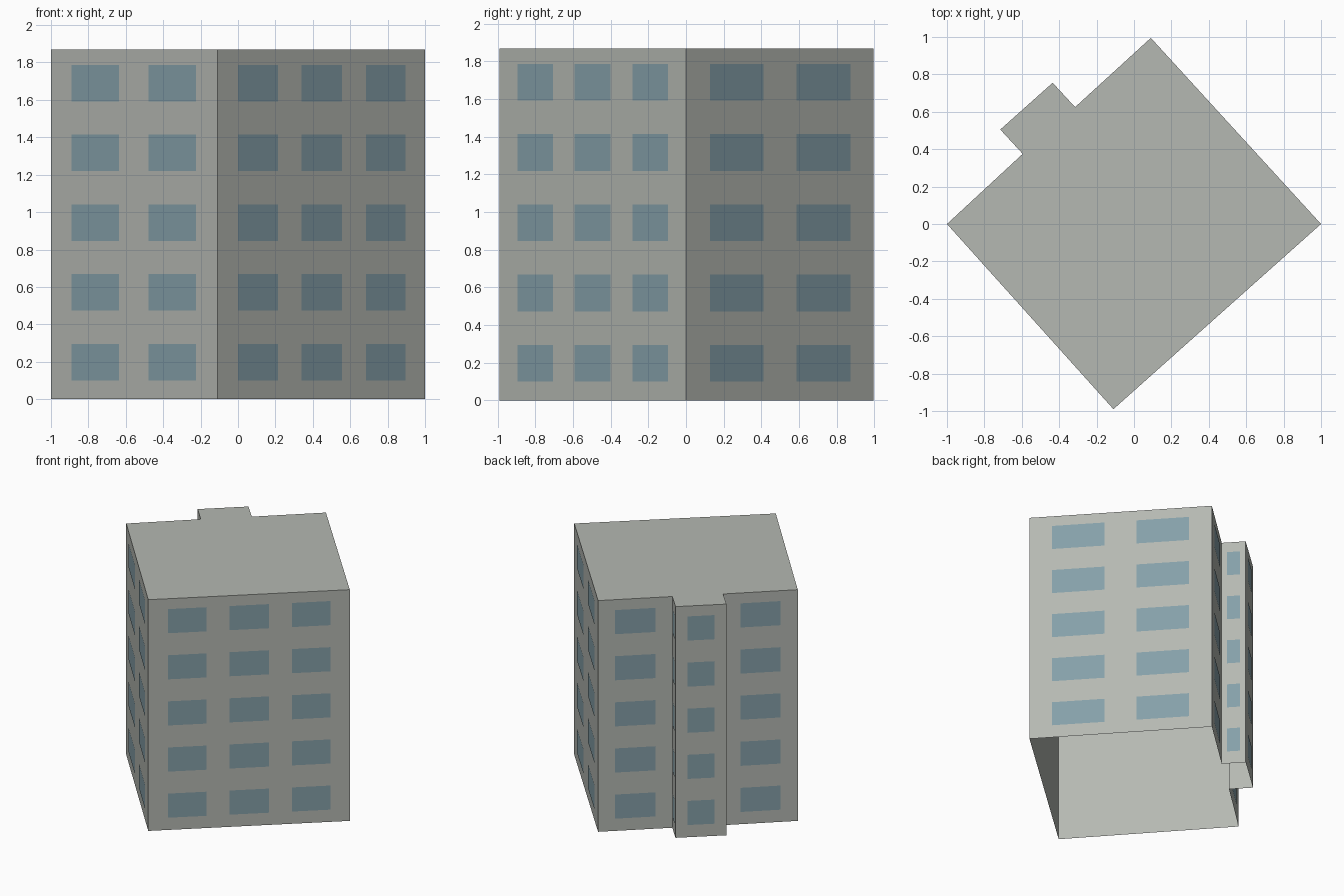
import bpy, bmesh
from mathutils import Vector

cube = bpy.data.objects.get("Cube")
if cube:
    bpy.data.objects.remove(cube, do_unlink=True)

HEIGHT = 1.87
FLOORS, FLOOR_PITCH = 5, 0.373
SILL, WINDOW_HEIGHT = 0.1, 0.195
PROUD = 0.003


def make_material(name, color):
    mat = bpy.data.materials.new(name)
    mat.use_nodes = True
    mat.diffuse_color = color
    mat.node_tree.nodes["Principled BSDF"].inputs["Base Color"].default_value = color
    return mat


concrete = make_material("pale grey concrete", (0.46, 0.48, 0.445, 1))
glass = make_material("dusty blue glass", (0.235, 0.35, 0.395, 1))


def add_object(name, bm, mat):
    mesh = bpy.data.meshes.new(name)
    bm.to_mesh(mesh)
    bm.free()
    mesh.materials.append(mat)
    obj = bpy.data.objects.new(name, mesh)
    bpy.context.collection.objects.link(obj)
    return obj


# Footprint corners, counter-clockwise, including the stair tower
west, south, east, north = (-1, 0), (-0.11, -0.99), (1, 0), (0.09, 0.995)
tower = [(-0.315, 0.625), (-0.435, 0.755), (-0.715, 0.505), (-0.595, 0.375)]
footprint = [Vector((x, y, 0)) for x, y in [west, south, east, north] + tower]

# Walls and flat roof, open underneath
bm = bmesh.new()
base = bm.faces.new([bm.verts.new(p) for p in footprint])
top = bmesh.ops.extrude_face_region(bm, geom=[base])["geom"]
bmesh.ops.translate(bm, vec=(0, 0, HEIGHT),
                    verts=[v for v in top if isinstance(v, bmesh.types.BMVert)])
under = [f for f in bm.faces if all(v.co.z < 0.01 for v in f.verts)]
bmesh.ops.delete(bm, geom=under, context="FACES_ONLY")
bmesh.ops.recalc_face_normals(bm, faces=bm.faces)
# keep the roof facing up and walls facing out
roof = max(bm.faces, key=lambda f: f.calc_center_median().z)
if roof.normal.z < 0:
    bmesh.ops.reverse_faces(bm, faces=bm.faces)
add_object("building_shell", bm, concrete)

# Window columns on each wall: (start, end) as fractions of the wall length
pair = [(0.125, 0.412), (0.588, 0.875)]
triple = [(0.097, 0.289), (0.404, 0.598), (0.714, 0.905)]
single = [(0.23, 0.77)]
walls = {
    "southwest_windows": pair,
    "southeast_windows": triple,
    "northeast_windows": pair,
    "rear_north_windows": single,
    "tower_north_windows": single,
    "tower_rear_windows": single,
    "tower_west_windows": single,
    "rear_west_windows": single,
}

for i, (name, columns) in enumerate(walls.items()):
    start, end = footprint[i], footprint[(i + 1) % len(footprint)]
    along = end - start
    outward = Vector((along.y, -along.x, 0)).normalized() * PROUD
    bm = bmesh.new()
    for floor in range(FLOORS):
        low = SILL + floor * FLOOR_PITCH
        high = low + WINDOW_HEIGHT
        for a, b in columns:
            corners = [(a, low), (b, low), (b, high), (a, high)]
            bm.faces.new([bm.verts.new(start + along * t + outward + Vector((0, 0, z)))
                          for t, z in corners])
    add_object(name, bm, glass)
